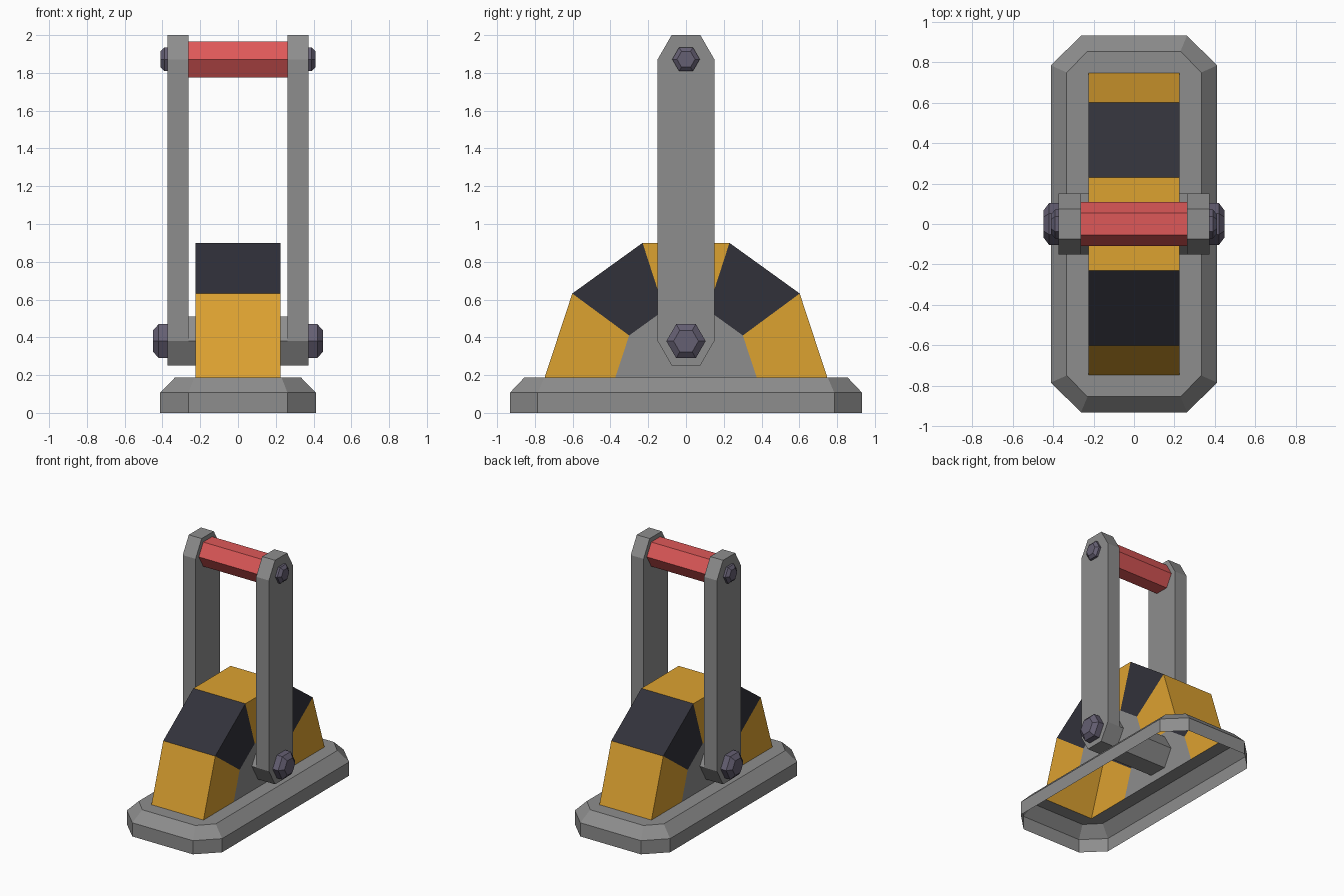
import bpy, bmesh, math

if "Cube" in bpy.data.objects:
    bpy.data.objects.remove(bpy.data.objects["Cube"])


def mat(name, rgb):
    m = bpy.data.materials.new(name)
    m.diffuse_color = (*rgb, 1)
    m.use_nodes = True
    m.node_tree.nodes["Principled BSDF"].inputs["Base Color"].default_value = m.diffuse_color
    return m


grey = mat("steel grey", (0.27, 0.27, 0.27))
yellow = mat("warning yellow", (0.72, 0.36, 0.03))
black = mat("stripe black", (0.031, 0.031, 0.042))
red = mat("grip red", (0.73, 0.098, 0.098))
bolt_mat = mat("bolt purple grey", (0.13, 0.115, 0.17))


def finish(name, bm, mats):
    bmesh.ops.recalc_face_normals(bm, faces=bm.faces[:])
    me = bpy.data.meshes.new(name)
    bm.to_mesh(me)
    bm.free()
    for m in mats:
        me.materials.append(m)
    ob = bpy.data.objects.new(name, me)
    bpy.context.collection.objects.link(ob)
    return ob


def hexagon(r, z):
    return [(r * math.cos(i * math.pi / 3), z + r * math.sin(i * math.pi / 3)) for i in range(6)]


def loft(name, sections, material):
    """Closed solid through (x, yz profile) sections."""
    bm = bmesh.new()
    rings = [[bm.verts.new((x, y, z)) for y, z in prof] for x, prof in sections]
    n = len(rings[0])
    for a, b in zip(rings, rings[1:]):
        for i in range(n):
            j = (i + 1) % n
            bm.faces.new((a[i], a[j], b[j], b[i]))
    bm.faces.new(rings[0])
    bm.faces.new(rings[-1])
    return finish(name, bm, [material])


LOW, HIGH = 0.38, 1.872

# base: bevelled octagonal shell, open below, with an opening under the housing
bm = bmesh.new()


def octagon(x, y, cx, cy, z):
    pts = [(x, -cy), (x, cy), (cx, y), (-cx, y), (-x, cy), (-x, -cy), (-cx, -y), (cx, -y)]
    return [bm.verts.new((px, py, z)) for px, py in pts]


rings = [octagon(0.412, 0.932, 0.262, 0.785, 0),
         octagon(0.412, 0.932, 0.262, 0.785, 0.107),
         octagon(0.333, 0.855, 0.23, 0.75, 0.188)]
for a, b in zip(rings, rings[1:]):
    for i in range(8):
        j = (i + 1) % 8
        bm.faces.new((a[i], a[j], b[j], b[i]))
top = rings[-1]
hole = [bm.verts.new((sx * 0.225, sy * 0.748, 0.188)) for sx, sy in ((1, -1), (1, 1), (-1, 1), (-1, -1))]
for k in range(4):
    n = (k + 1) % 4
    bm.faces.new((top[2 * k], top[2 * k + 1], hole[n], hole[k]))
    bm.faces.new((top[2 * k + 1], top[(2 * k + 2) % 8], hole[n]))
finish("base", bm, [grey])

# housing: hollow arch with striped bands and grey side panels
bm = bmesh.new()
outer = [(-0.748, 0.188), (-0.602, 0.632), (-0.23, 0.9), (0.23, 0.9), (0.602, 0.632), (0.748, 0.188)]
inner = [(y / 2, 0.188 + (z - 0.188) / 2) for y, z in outer]
sides = []
for x in (-0.225, 0.225):
    o = [bm.verts.new((x, y, z)) for y, z in outer]
    n = [bm.verts.new((x, y, z)) for y, z in inner]
    for i in range(5):
        bm.faces.new((o[i], o[i + 1], n[i + 1], n[i])).material_index = i % 2
    bm.faces.new(n).material_index = 2
    sides.append(o)
for i in range(5):
    a, b = sides
    bm.faces.new((a[i], a[i + 1], b[i + 1], b[i])).material_index = i % 2
finish("striped_housing", bm, [yellow, black, grey])

# axle and hand grip
loft("axle", [(-0.262, hexagon(0.15, LOW)), (0.262, hexagon(0.15, LOW))], grey)
loft("hand_grip", [(-0.262, hexagon(0.11, HIGH)), (0.262, hexagon(0.11, HIGH))], red)

# arms and bolts on both sides
arm = hexagon(0.15, HIGH)[:4] + hexagon(0.15, LOW)[3:] + hexagon(0.15, LOW)[:1]
for s, side in ((1, "right"), (-1, "left")):
    loft("arm_" + side, [(s * 0.262, arm), (s * 0.373, arm)], grey)
    for part, z, r, r2, x1, x2 in (("pivot_bolt_", LOW, 0.104, 0.066, 0.42, 0.449),
                                   ("grip_bolt_", HIGH, 0.073, 0.048, 0.39, 0.41)):
        loft(part + side, [(s * 0.37, hexagon(r, z)), (s * x1, hexagon(r, z)),
                           (s * x2, hexagon(r2, z))], bolt_mat)
